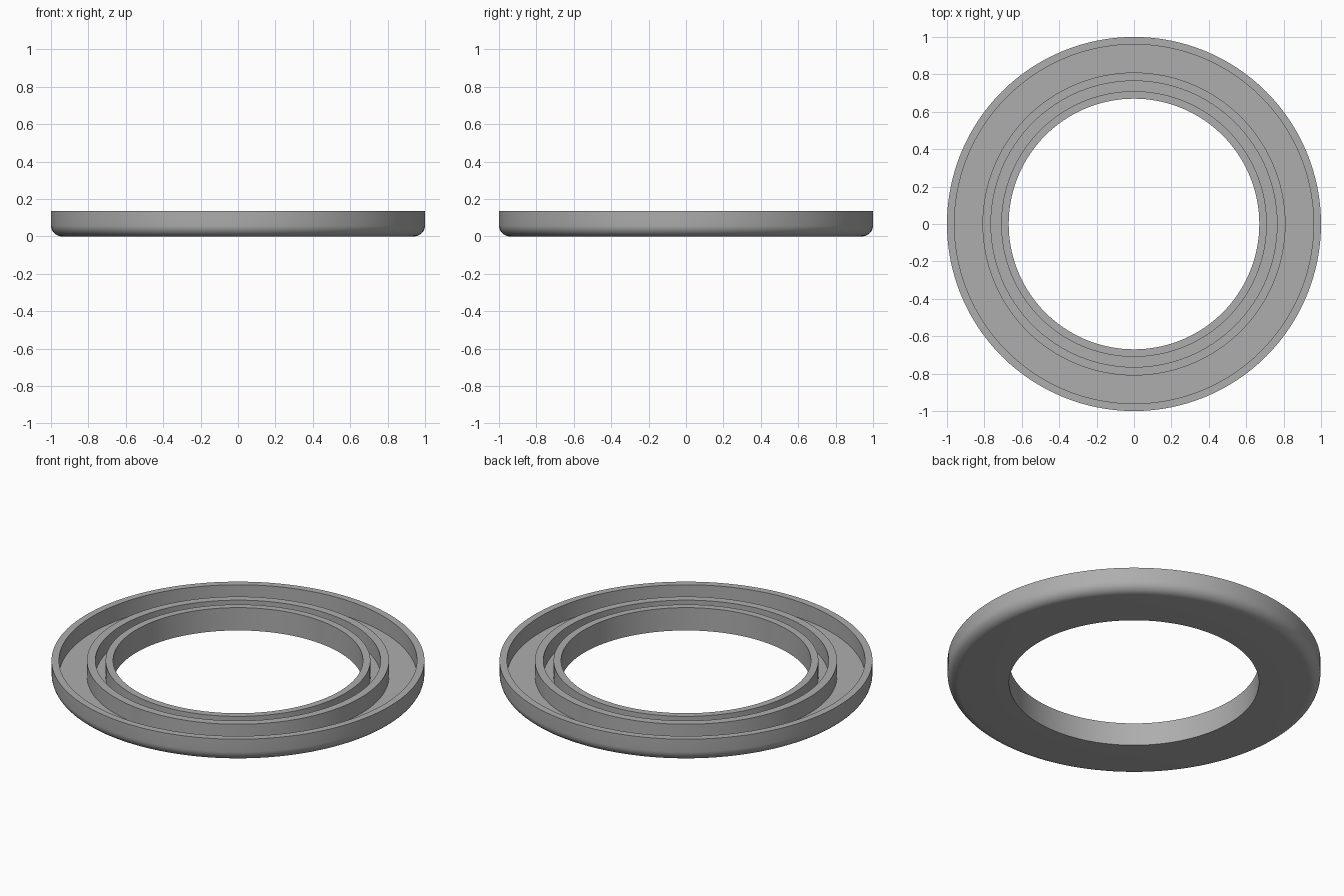
import bpy, bmesh
from math import sin, cos, pi

cube = bpy.data.objects.get("Cube")
if cube:
    bpy.data.objects.remove(cube, do_unlink=True)

grey = bpy.data.materials.new("plain_grey")
grey.use_nodes = True
color = (0.42, 0.42, 0.42, 1)
grey.diffuse_color = color
grey.node_tree.nodes["Principled BSDF"].inputs["Base Color"].default_value = color

SEGMENTS = 128
HEIGHT, FLOOR, FILLET = 0.135, 0.04, 0.06

# Rounded lower outside edge
profile = [(1 - FILLET + FILLET * sin(a), FILLET - FILLET * cos(a))
           for a in [i * pi / 16 for i in range(9)]]

# Outer wall, middle ridge and inner collar, joined by channel floors
for outer, inner in [(1.0, 0.96), (0.81, 0.765), (0.71, 0.67)]:
    if outer < 1:
        profile.append((outer, FLOOR))
    profile += [(outer, HEIGHT), (inner, HEIGHT)]
    if inner > 0.67:
        profile.append((inner, FLOOR))
profile.append((0.67, 0))

# Revolve the closed cross-section
bm = bmesh.new()
rings = [[bm.verts.new((r * cos(2 * pi * s / SEGMENTS), r * sin(2 * pi * s / SEGMENTS), z))
          for s in range(SEGMENTS)] for r, z in profile]
for i, low in enumerate(rings):
    high = rings[(i + 1) % len(rings)]
    for s in range(SEGMENTS):
        t = (s + 1) % SEGMENTS
        bm.faces.new((low[s], low[t], high[t], high[s]))
bmesh.ops.recalc_face_normals(bm, faces=bm.faces)

mesh = bpy.data.meshes.new("channelled_ring")
bm.to_mesh(mesh)
bm.free()
mesh.materials.append(grey)
ring = bpy.data.objects.new("channelled_ring", mesh)
bpy.context.collection.objects.link(ring)

# Smooth curves with crisp rims
bpy.ops.object.select_all(action="DESELECT")
ring.select_set(True)
bpy.context.view_layer.objects.active = ring
bpy.ops.object.shade_smooth_by_angle(angle=pi / 6)
